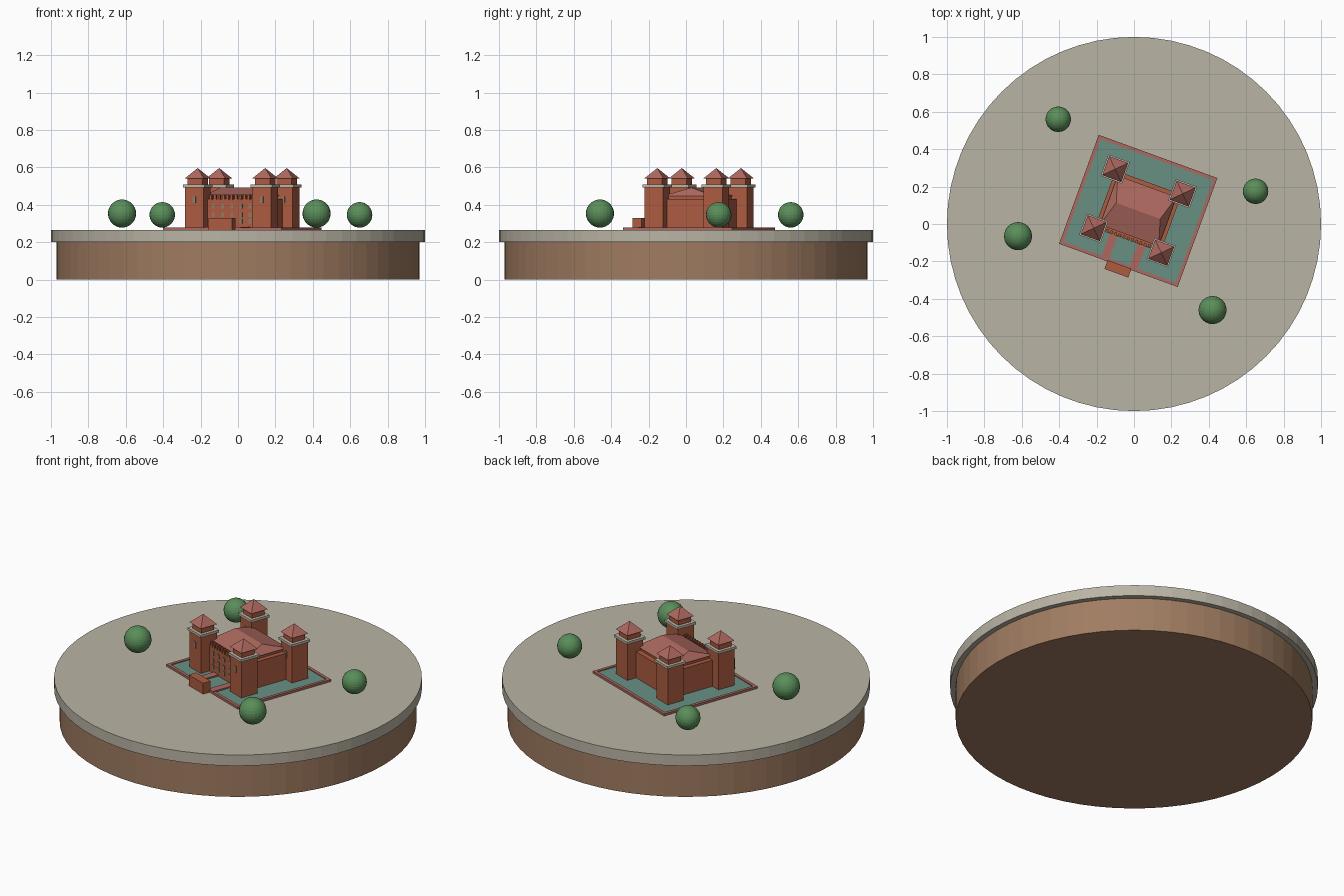
import bpy, bmesh
from math import radians
from mathutils import Matrix, Vector

cube = bpy.data.objects.get("Cube")
if cube:
    bpy.data.objects.remove(cube)


def material(name, rgb):
    lin = [(c / 255 / 12.92) if c < 11 else ((c / 255 + 0.055) / 1.055) ** 2.4 for c in rgb]
    m = bpy.data.materials.new(name)
    m.use_nodes = True
    m.diffuse_color = (*lin, 1)
    m.node_tree.nodes["Principled BSDF"].inputs["Base Color"].default_value = (*lin, 1)
    return m


STONE = material("pale stone", (186, 180, 165))
EARTH = material("brown earth", (160, 124, 97))
LEAF = material("leaf green", (90, 142, 90))
BRICK = material("orange brick", (172, 92, 65))
TILE = material("red tile", (172, 104, 94))
WATER = material("moat teal", (104, 144, 132))
TRIM = material("grey trim", (190, 180, 166))
WINDOW = material("window grey", (140, 125, 105))

# The castle sits turned on the plaza
CASTLE = Matrix.Translation((0.0225, 0.07, 0)) @ Matrix.Rotation(radians(-20), 4, 'Z')


def add(name, bm, mat, matrix=Matrix()):
    bmesh.ops.recalc_face_normals(bm, faces=bm.faces)
    mesh = bpy.data.meshes.new(name)
    bm.to_mesh(mesh)
    bm.free()
    mesh.materials.append(mat)
    obj = bpy.data.objects.new(name, mesh)
    obj.matrix_world = matrix
    bpy.context.collection.objects.link(obj)
    return obj


def box_into(bm, x, y, sx, sy, z0, z1):
    m = Matrix.Translation((x, y, (z0 + z1) / 2)) @ Matrix.Diagonal((sx, sy, z1 - z0, 1))
    return bmesh.ops.create_cube(bm, size=1, matrix=m)["verts"]


def boxes(name, mat, items):
    bm = bmesh.new()
    for item in items:
        box_into(bm, *item)
    return add(name, bm, mat, CASTLE)


def disc(name, mat, r, z0, z1):
    bm = bmesh.new()
    bmesh.ops.create_cone(bm, cap_ends=True, segments=64, radius1=r, radius2=r,
                          depth=z1 - z0, matrix=Matrix.Translation((0, 0, (z0 + z1) / 2)))
    add(name, bm, mat)


def hip_roof(name, x, y, sx, sy, z0, z1, ridge):
    """Box whose top is pinched to a ridge along x, or to a point."""
    bm = bmesh.new()
    for v in box_into(bm, x, y, sx, sy, z0, z1):
        if v.co.z > (z0 + z1) / 2:
            side = 1 if v.co.x > x else -1
            v.co = Vector((x + side * ridge / 2, y, z1))
    bmesh.ops.remove_doubles(bm, verts=bm.verts, dist=0.0001)
    add(name, bm, TILE, CASTLE)


# Base and plaza
disc("earth_base", EARTH, 0.97, 0, 0.2)
disc("stone_plaza", STONE, 1.0, 0.2, 0.265)

# Moat with raised rim
W, D, RIM = 0.675, 0.62, 0.018
boxes("moat_water", WATER, [(0, 0, W - RIM, D - RIM, 0.26, 0.273)])
boxes("moat_rim", TILE,
      [(0, s * (D - RIM) / 2, W, RIM, 0.26, 0.278) for s in (-1, 1)]
      + [(s * (W - RIM) / 2, 0, RIM, D - 2 * RIM, 0.26, 0.278) for s in (-1, 1)])

# Gatehouse and the two causeways
boxes("gatehouse", BRICK, [(0.004, -0.328, 0.135, 0.05, 0.26, 0.33)])
boxes("causeway", TILE, [(s * 0.08, -0.235, 0.045, 0.15, 0.265, 0.281) for s in (-1, 1)])

# Main hall with hipped roof
boxes("hall_walls", BRICK, [(0, 0, 0.376, 0.324, 0.265, 0.43)])
boxes("roof_eave", BRICK, [(0, 0, 0.32, 0.265, 0.42, 0.45)])
hip_roof("hall_roof", 0, 0, 0.335, 0.28, 0.448, 0.492, 0.25)

# Battlement along the front wall
boxes("front_battlement", BRICK,
      [(-0.12 + i * 0.024, -0.157, 0.013, 0.018, 0.425, 0.455) for i in range(11)])

# Rows of front windows
boxes("hall_windows", WINDOW,
      [(x, -0.163, 0.015, 0.006, z, z + 0.024)
       for x in (-0.105, -0.052, 0, 0.052, 0.105) for z in (0.3, 0.335, 0.38)])

# Corner towers
for sx, xname in ((-1, "right"), (1, "left")):
    for sy, yname in ((-1, "front"), (1, "back")):
        x, y = sx * 0.192, sy * 0.168
        tag = f"{yname}_{xname}"
        boxes(f"{tag}_tower", BRICK, [(x, y, 0.106, 0.106, 0.265, 0.492)])
        boxes(f"{tag}_cornice", TRIM, [(x, y, 0.122, 0.122, 0.492, 0.507)])
        boxes(f"{tag}_lantern", BRICK, [(x, y, 0.085, 0.085, 0.507, 0.542)])
        hip_roof(f"{tag}_tower_roof", x, y, 0.108, 0.108, 0.541, 0.596, 0)
        boxes(f"{tag}_tower_window", WINDOW, [(x, y - 0.054, 0.017, 0.006, 0.408, 0.445)])

# Round trees
TREES = [(-0.405, 0.56, 0.068), (0.65, 0.175, 0.068), (-0.62, -0.065, 0.075), (0.42, -0.46, 0.075)]
for x, y, r in TREES:
    bm = bmesh.new()
    bmesh.ops.create_uvsphere(bm, u_segments=24, v_segments=16, radius=r)
    add("tree", bm, LEAF, Matrix.Translation((x, y, 0.278 + r)))
